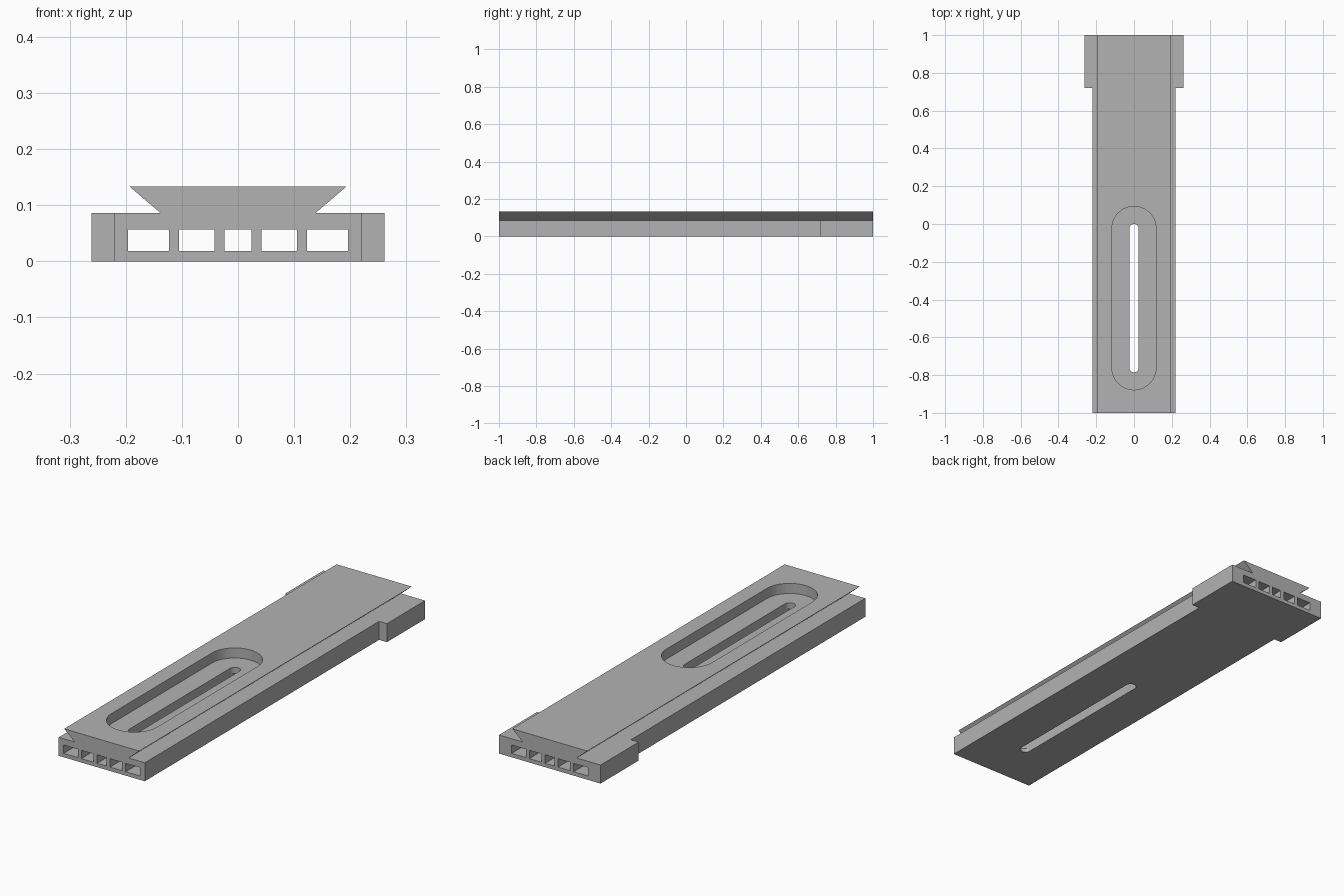
import bpy, bmesh, math
from mathutils import Matrix

cube = bpy.data.objects.get("Cube")
if cube:
    bpy.data.objects.remove(cube, do_unlink=True)

grey = bpy.data.materials.new("plain grey")
grey.use_nodes = True
grey.diffuse_color = (0.45, 0.45, 0.45, 1)
grey.node_tree.nodes["Principled BSDF"].inputs["Base Color"].default_value = grey.diffuse_color

# Maps a profile in (x, z) extruded along +y
ALONG_Y = Matrix(((1, 0, 0, 0), (0, 0, 1, 0), (0, 1, 0, 0), (0, 0, 0, 1)))


def prism(name, outline, low, high, matrix=Matrix()):
    """Extrude a closed 2D outline between two levels."""
    bm = bmesh.new()
    face = bm.faces.new([bm.verts.new((u, v, low)) for u, v in outline])
    new = bmesh.ops.extrude_face_region(bm, geom=[face])["geom"]
    top = [g for g in new if isinstance(g, bmesh.types.BMVert)]
    bmesh.ops.translate(bm, verts=top, vec=(0, 0, high - low))
    bm.transform(matrix)
    bmesh.ops.recalc_face_normals(bm, faces=bm.faces[:])
    mesh = bpy.data.meshes.new(name)
    bm.to_mesh(mesh)
    bm.free()
    mesh.materials.append(grey)
    obj = bpy.data.objects.new(name, mesh)
    bpy.context.collection.objects.link(obj)
    return obj


def stadium(radius, y_front, y_back, steps=24):
    """Outline of a slot with rounded ends."""
    points = []
    for centre, start in ((y_back, 0), (y_front, math.pi)):
        for i in range(steps + 1):
            a = start + math.pi * i / steps
            points.append((radius * math.cos(a), centre + radius * math.sin(a)))
    return points


def mirrored(half):
    """Complete an outline from its +x half."""
    return half + [(-x, v) for x, v in reversed(half)]


def cut(target, cutter):
    cutter.hide_render = True
    mod = target.modifiers.new("cut", "BOOLEAN")
    mod.operation = "DIFFERENCE"
    mod.solver = "EXACT"
    mod.object = cutter
    bpy.context.view_layer.objects.active = target
    bpy.ops.object.modifier_apply(modifier=mod.name)
    bpy.data.objects.remove(cutter, do_unlink=True)


BASE_TOP, RAIL_TOP = 0.086, 0.133
SLOT_FRONT, SLOT_BACK = -0.761, -0.024

# Base plate with wider shoulders at the back
base = prism("base_plate", mirrored([(0.221, -1), (0.221, 0.72), (0.261, 0.72), (0.261, 1)]),
             0, BASE_TOP)

# Rectangular ducts running the whole length
for x0, x1 in ((-0.196, -0.123), (-0.105, -0.042), (-0.024, 0.024), (0.042, 0.105), (0.123, 0.196)):
    duct = [(x0, 0.018), (x1, 0.018), (x1, 0.057), (x0, 0.057)]
    cut(base, prism("duct_cutter", duct, -1.1, 1.1, ALONG_Y))

# Narrow slot right through the base
cut(base, prism("slot_cutter", stadium(0.0245, SLOT_FRONT, SLOT_BACK), -0.1, 0.2))

# Dovetail rail with a wide rounded pocket
rail = prism("dovetail_rail", mirrored([(0.138, BASE_TOP), (0.193, RAIL_TOP)]), -1, 1, ALONG_Y)
cut(rail, prism("pocket_cutter", stadium(0.117, SLOT_FRONT, SLOT_BACK), 0, 0.2))

# Smooth the rounded walls, keep the corners crisp
for obj in (base, rail):
    bpy.ops.object.select_all(action="DESELECT")
    obj.select_set(True)
    bpy.context.view_layer.objects.active = obj
    bpy.ops.object.shade_smooth_by_angle(angle=math.radians(30))
